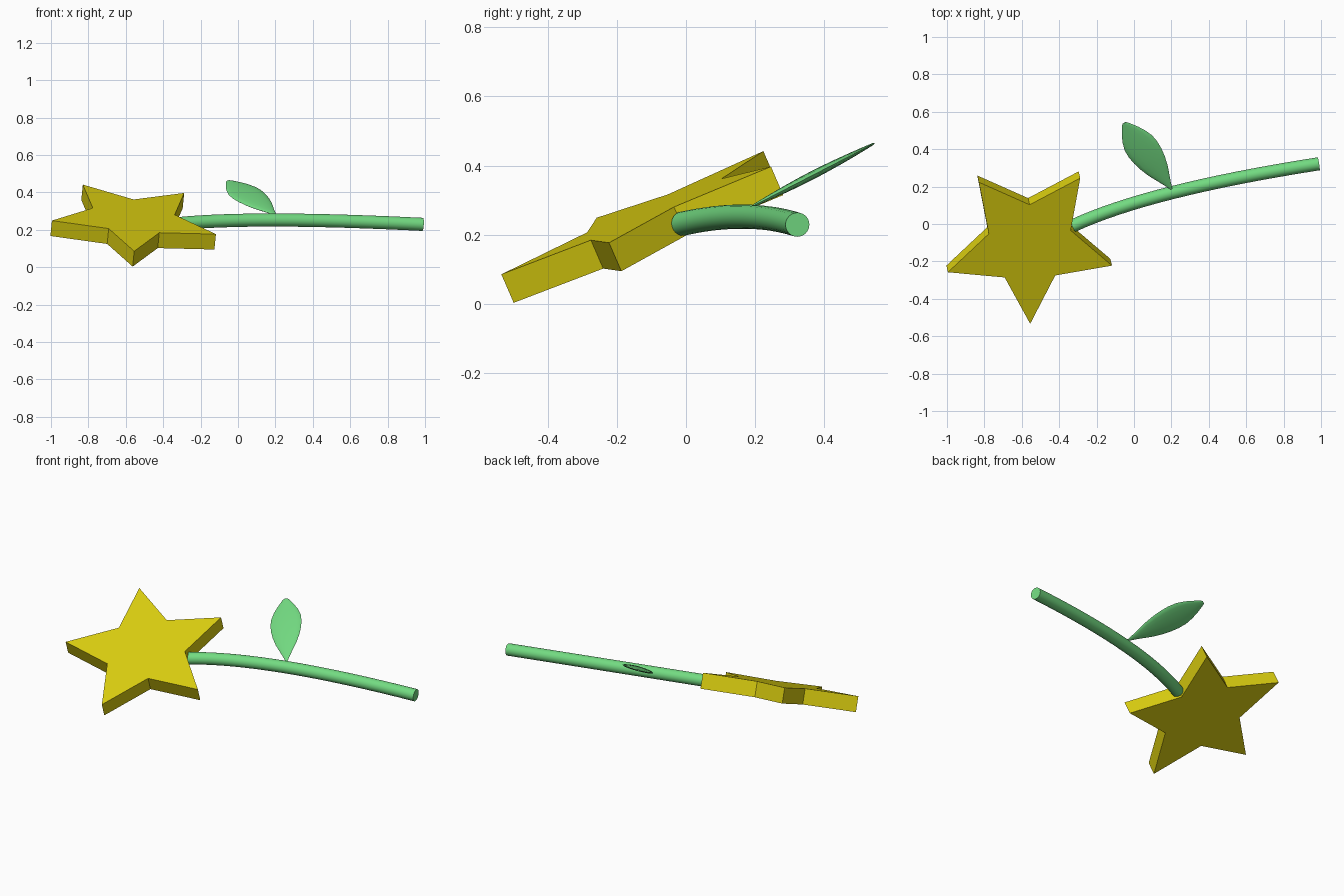
import bpy, bmesh, math
from mathutils import Vector

if "Cube" in bpy.data.objects:
    bpy.data.objects.remove(bpy.data.objects["Cube"])


def material(name, rgb):
    m = bpy.data.materials.new(name)
    m.diffuse_color = (*rgb, 1)
    m.use_nodes = True
    m.node_tree.nodes["Principled BSDF"].inputs["Base Color"].default_value = m.diffuse_color
    return m


def make_object(name, bm, mat, smooth=False):
    bmesh.ops.recalc_face_normals(bm, faces=bm.faces)
    me = bpy.data.meshes.new(name)
    bm.to_mesh(me)
    bm.free()
    me.materials.append(mat)
    ob = bpy.data.objects.new(name, me)
    bpy.context.collection.objects.link(ob)
    if smooth:
        bpy.ops.object.select_all(action='DESELECT')
        ob.select_set(True)
        bpy.context.view_layer.objects.active = ob
        bpy.ops.object.shade_smooth_by_angle(angle=math.radians(40))
    return ob


def loft(name, rings, mat):
    """Skin a list of closed rings and cap both ends."""
    bm = bmesh.new()
    loops = [[bm.verts.new(p) for p in ring] for ring in rings]
    n = len(loops[0])
    for a, b in zip(loops, loops[1:]):
        for i in range(n):
            j = (i + 1) % n
            bm.faces.new((a[i], a[j], b[j], b[i]))
    bm.faces.new(loops[0][::-1])
    bm.faces.new(loops[-1])
    return make_object(name, bm, mat, True)


yellow = material("yellow", (0.70, 0.61, 0.005))
green = material("green", (0.17, 0.70, 0.22))

# Star flower head: tilted flat five-pointed plate
centre = Vector((-0.557, -0.109, 0.27))
normal = Vector((0.1, -0.434, 1)).normalized()
e1 = Vector((0.002, -0.426, -0.185))
e1 = (e1 - normal * e1.dot(normal)).normalized()
e2 = normal.cross(e1)
bm = bmesh.new()
outline = []
for i in range(10):
    r = 0.463 if i % 2 == 0 else 0.231
    a = i * math.pi / 5
    outline.append(bm.verts.new(centre + e1 * r * math.cos(a) + e2 * r * math.sin(a)))
face = bm.faces.new(outline)
ext = bmesh.ops.extrude_face_region(bm, geom=[face], use_keep_orig=True)
bmesh.ops.translate(bm, vec=normal * -0.09,
                    verts=[g for g in ext["geom"] if isinstance(g, bmesh.types.BMVert)])
make_object("star_flower", bm, yellow)

# Stem: round tube along a gentle quadratic arc
p0, p1, p2 = Vector((-0.328, -0.01, 0.232)), Vector((0.08, 0.18, 0.274)), Vector((0.988, 0.322, 0.229))
rings = []
for k in range(17):
    t = k / 16
    p = p0 * (1 - t) ** 2 + p1 * 2 * t * (1 - t) + p2 * t * t
    d = ((p1 - p0) * (1 - t) + (p2 - p1) * t).normalized()
    side = d.cross(Vector((0, 0, 1))).normalized()
    up = side.cross(d)
    rings.append([p + 0.035 * (side * math.cos(a) + up * math.sin(a))
                  for a in (2 * math.pi * i / 24 for i in range(24))])
loft("stem", rings, green)

# Leaf: thin lens-shaped blade, widest past the middle, blunt tip
base, tip = Vector((0.2, 0.187, 0.28)), Vector((-0.053, 0.54, 0.462))
leaf_n = Vector((0, -0.454, 0.891))
u = tip - base
v = leaf_n.cross(u).normalized()
n = u.cross(v).normalized()
stations = [(0, .006), (.08, .02), (.17, .038), (.28, .06), (.4, .077), (.5, .086), (.6, .09),
            (.7, .086), (.8, .07), (.88, .05), (.95, .029), (.985, .018), (1, .009)]
rings = []
for t, w in stations:
    h = 0.003 + 0.009 * math.sin(math.pi * t)
    c = base + u * t
    rings.append([c + v * w * math.cos(a) + n * h * math.sin(a)
                  for a in (2 * math.pi * i / 16 for i in range(16))])
loft("leaf", rings, green)
